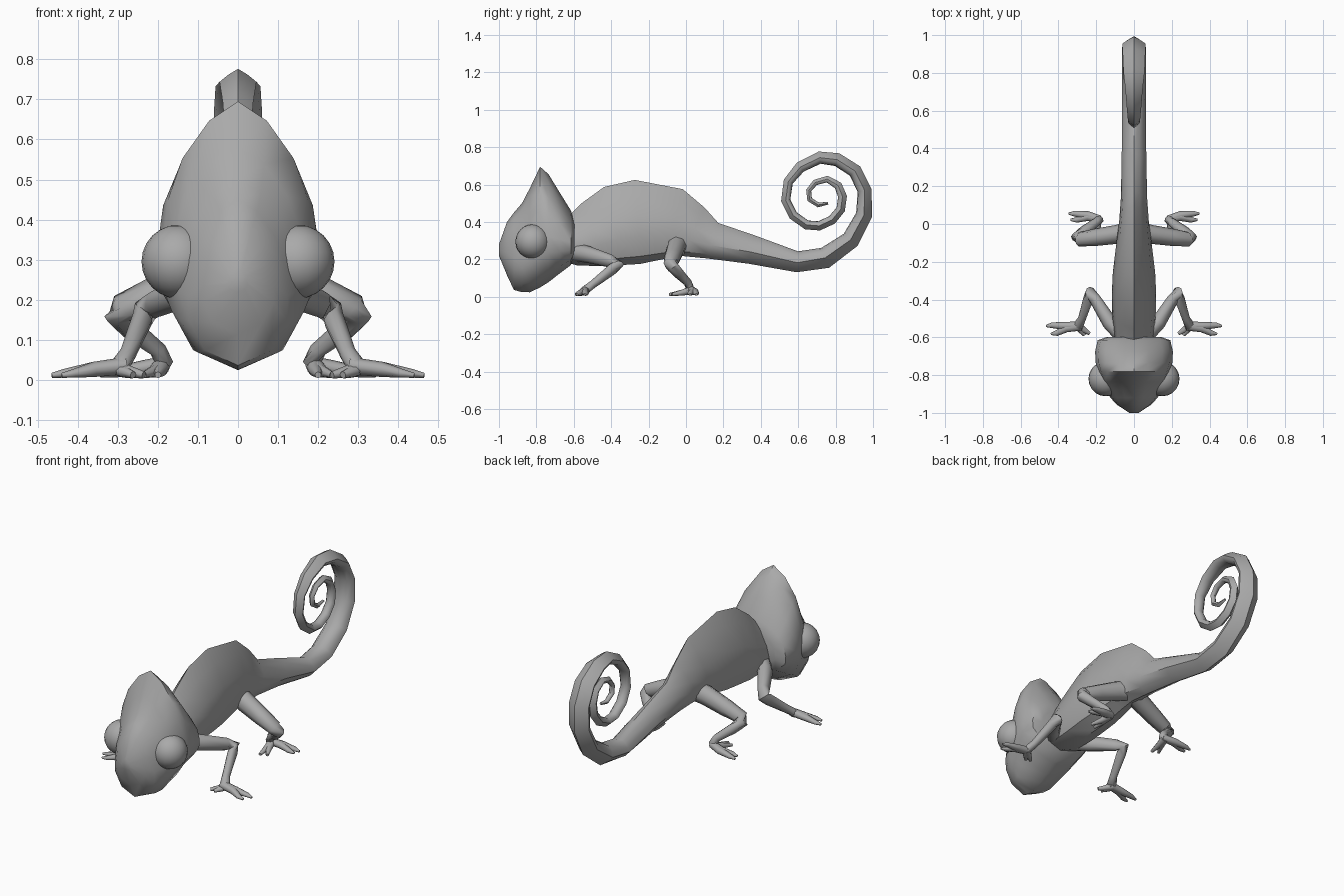
import bpy, bmesh, math
from mathutils import Vector

skin = bpy.data.materials.new("grey_skin")
skin.diffuse_color = (0.4, 0.4, 0.4, 1)


def finish(name, bm, angle=40):
    bmesh.ops.recalc_face_normals(bm, faces=bm.faces)
    mesh = bpy.data.meshes.new(name)
    bm.to_mesh(mesh)
    bm.free()
    mesh.materials.append(skin)
    obj = bpy.data.objects.new(name, mesh)
    bpy.context.collection.objects.link(obj)
    bpy.ops.object.select_all(action='DESELECT')
    obj.select_set(True)
    bpy.context.view_layer.objects.active = obj
    bpy.ops.object.shade_smooth_by_angle(angle=math.radians(angle))
    return obj


def full(half):
    """Mirror a half section running from top to bottom."""
    return half + [(-x, z) for x, z in half[-2:0:-1]]


def sweep(name, stations, section, side=None, tangent=None, angle=40):
    """Loft a section through stations (point, half width, half height)."""
    bm = bmesh.new()
    pts = [Vector(s[0]) for s in stations]
    rings = []
    for i, (p, w, h) in enumerate(stations):
        t = Vector(tangent) if tangent else Vector((0, 0, 0))
        if not tangent:
            if i > 0:
                t += (pts[i] - pts[i - 1]).normalized()
            if i < len(pts) - 1:
                t += (pts[i + 1] - pts[i]).normalized()
        t.normalize()
        s = Vector(side) if side else t.cross(Vector((0, 0, 1))).normalized()
        up = s.cross(t).normalized()
        sec = section(i) if callable(section) else section
        rings.append([bm.verts.new(pts[i] + s * (w * a) + up * (h * b)) for a, b in sec])
    n = len(rings[0])
    for a, b in zip(rings, rings[1:]):
        for k in range(n):
            bm.faces.new((a[k], a[(k + 1) % n], b[(k + 1) % n], b[k]))
    bm.faces.new(rings[0])
    bm.faces.new(rings[-1])
    return finish(name, bm, angle)


# Body and curled tail: one loft, ridged back blending into a keeled tail
body = [  # y, top, bottom, half width
    (-0.70, 0.40, 0.20, 0.08), (-0.60, 0.44, 0.165, 0.105), (-0.50, 0.51, 0.155, 0.115),
    (-0.38, 0.595, 0.163, 0.117), (-0.26, 0.625, 0.175, 0.112), (-0.06, 0.58, 0.20, 0.09),
    (0.04, 0.49, 0.205, 0.078), (0.14, 0.40, 0.20, 0.07), (0.35, 0.33, 0.175, 0.065)]
tail = [  # y, z, half thickness, half width
    (0.595, 0.187, 0.056, 0.064), (0.744, 0.208, 0.057, 0.064), (0.88, 0.304, 0.049, 0.063),
    (0.952, 0.437, 0.044, 0.062), (0.955, 0.568, 0.038, 0.061), (0.904, 0.672, 0.037, 0.06),
    (0.808, 0.733, 0.036, 0.056), (0.715, 0.744, 0.033, 0.046), (0.611, 0.693, 0.030, 0.038),
    (0.547, 0.616, 0.026, 0.032), (0.533, 0.515, 0.025, 0.03), (0.573, 0.435, 0.025, 0.03),
    (0.645, 0.384, 0.025, 0.029), (0.712, 0.379, 0.025, 0.028), (0.781, 0.411, 0.025, 0.027),
    (0.827, 0.467, 0.024, 0.026), (0.837, 0.536, 0.024, 0.025), (0.813, 0.595, 0.022, 0.023),
    (0.755, 0.629, 0.018, 0.02), (0.691, 0.611, 0.016, 0.018), (0.656, 0.568, 0.014, 0.016),
    (0.661, 0.52, 0.014, 0.015), (0.707, 0.491, 0.013, 0.013), (0.76, 0.50, 0.007, 0.007)]
body_half = [(0, 1), (0.42, 0.68), (0.82, 0.15), (1, -0.35), (0.72, -0.82), (0, -1)]
tail_half = [(0, 1), (0.5, 0.9), (0.9, 0.45), (1, 0), (0.52, -0.55), (0, -1)]


def trunk_section(i):
    f = min(1, max(0, (i - 6) / 4))
    return full([(a + (c - a) * f, b + (d - b) * f)
                 for (a, b), (c, d) in zip(body_half, tail_half)])


trunk = [((0, y, (t + b) / 2), w, (t - b) / 2) for y, t, b, w in body]
trunk += [((0, y, z), w, h) for y, z, h, w in tail]
sweep("body_and_tail", trunk, trunk_section, side=(1, 0, 0))

# Head with tall pointed casque
head_half = [(0, 1), (0.38, 0.925), (0.73, 0.78), (0.92, 0.62), (1, 0.42),
             (0.98, 0.27), (0.66, 0.09), (0, 0)]
head_section = full([(x, 2 * t - 1) for x, t in head_half])
head = [  # y, top, bottom, half width
    (-1.0, 0.28, 0.22, 0.025), (-0.957, 0.40, 0.115, 0.09), (-0.92, 0.45, 0.036, 0.125),
    (-0.877, 0.50, 0.025, 0.15), (-0.835, 0.58, 0.024, 0.17), (-0.78, 0.695, 0.05, 0.19),
    (-0.735, 0.655, 0.078, 0.203), (-0.675, 0.557, 0.125, 0.206), (-0.615, 0.46, 0.17, 0.192),
    (-0.597, 0.40, 0.22, 0.14)]
sweep("head", [((0, y, (t + b) / 2), w, (t - b) / 2) for y, t, b, w in head],
      head_section, side=(1, 0, 0), tangent=(0, 1, 0), angle=45)

# Limb cross-section
round_section = [(math.sin(k * math.pi / 4), math.cos(k * math.pi / 4)) for k in range(8)]


def limb(name, points, sx):
    sweep(name, [((x * sx, y, z), w, h) for x, y, z, w, h in points], round_section, angle=60)


for sx, tag in ((1, "right"), (-1, "left")):
    # Bulging eye
    bm = bmesh.new()
    bmesh.ops.create_uvsphere(bm, u_segments=20, v_segments=12, radius=0.092)
    for v in bm.verts:
        v.co += Vector((0.149 * sx, -0.82, 0.295))
    finish("eye_" + tag, bm)

    # Front leg: shoulder, elbow, wrist, then spread toes
    limb("front_leg_" + tag, [
        (0.05, -0.60, 0.24, 0.045, 0.05), (0.13, -0.52, 0.225, 0.04, 0.045),
        (0.205, -0.40, 0.19, 0.031, 0.035), (0.232, -0.362, 0.172, 0.03, 0.032),
        (0.24, -0.39, 0.15, 0.027, 0.03), (0.275, -0.50, 0.065, 0.021, 0.022),
        (0.295, -0.54, 0.035, 0.028, 0.022), (0.315, -0.55, 0.025, 0.015, 0.012)], sx)
    for k, (x, y) in enumerate([(0.465, -0.54), (0.44, -0.582)]):
        limb(f"front_outer_toe_{k + 1}_{tag}", [
            (0.28, -0.54, 0.035, 0.024, 0.022), (0.36, -0.54 - 0.012 * k, 0.026, 0.022, 0.019),
            (x - 0.03, y + 0.004, 0.016, 0.015, 0.011), (x, y, 0.011, 0.006, 0.006)], sx)
    for k, (x, y) in enumerate([(0.235, -0.58), (0.262, -0.588)]):
        limb(f"front_inner_toe_{k + 1}_{tag}", [
            (0.30, -0.535, 0.03, 0.022, 0.02), (0.27 + 0.015 * k, -0.558, 0.02, 0.018, 0.015),
            (x, y, 0.012, 0.009, 0.009)], sx)

    # Hind leg: hip, knee, ankle, then spread toes
    limb("hind_leg_" + tag, [
        (0.03, -0.04, 0.28, 0.05, 0.06), (0.09, -0.055, 0.26, 0.05, 0.055),
        (0.20, -0.07, 0.215, 0.046, 0.046), (0.285, -0.08, 0.18, 0.04, 0.038),
        (0.298, -0.07, 0.158, 0.036, 0.032), (0.265, -0.04, 0.125, 0.03, 0.028),
        (0.20, 0.01, 0.075, 0.022, 0.022), (0.185, 0.022, 0.045, 0.024, 0.022),
        (0.19, 0.028, 0.025, 0.015, 0.014)], sx)
    for k, (x, y) in enumerate([(0.345, 0.055), (0.335, 0.022)]):
        limb(f"hind_outer_toe_{k + 1}_{tag}", [
            (0.18, 0.025, 0.04, 0.02, 0.02), (0.245, 0.046 - 0.008 * k, 0.028, 0.022, 0.019),
            (x - 0.03, y, 0.018, 0.015, 0.012), (x, y, 0.012, 0.006, 0.006)], sx)
    for k, (x, y) in enumerate([(0.20, -0.09), (0.235, -0.075)]):
        limb(f"hind_inner_toe_{k + 1}_{tag}", [
            (0.19, 0.03, 0.036, 0.022, 0.022), (0.195 + 0.012 * k, -0.02, 0.022, 0.018, 0.016),
            (x, y, 0.012, 0.008, 0.008)], sx)
